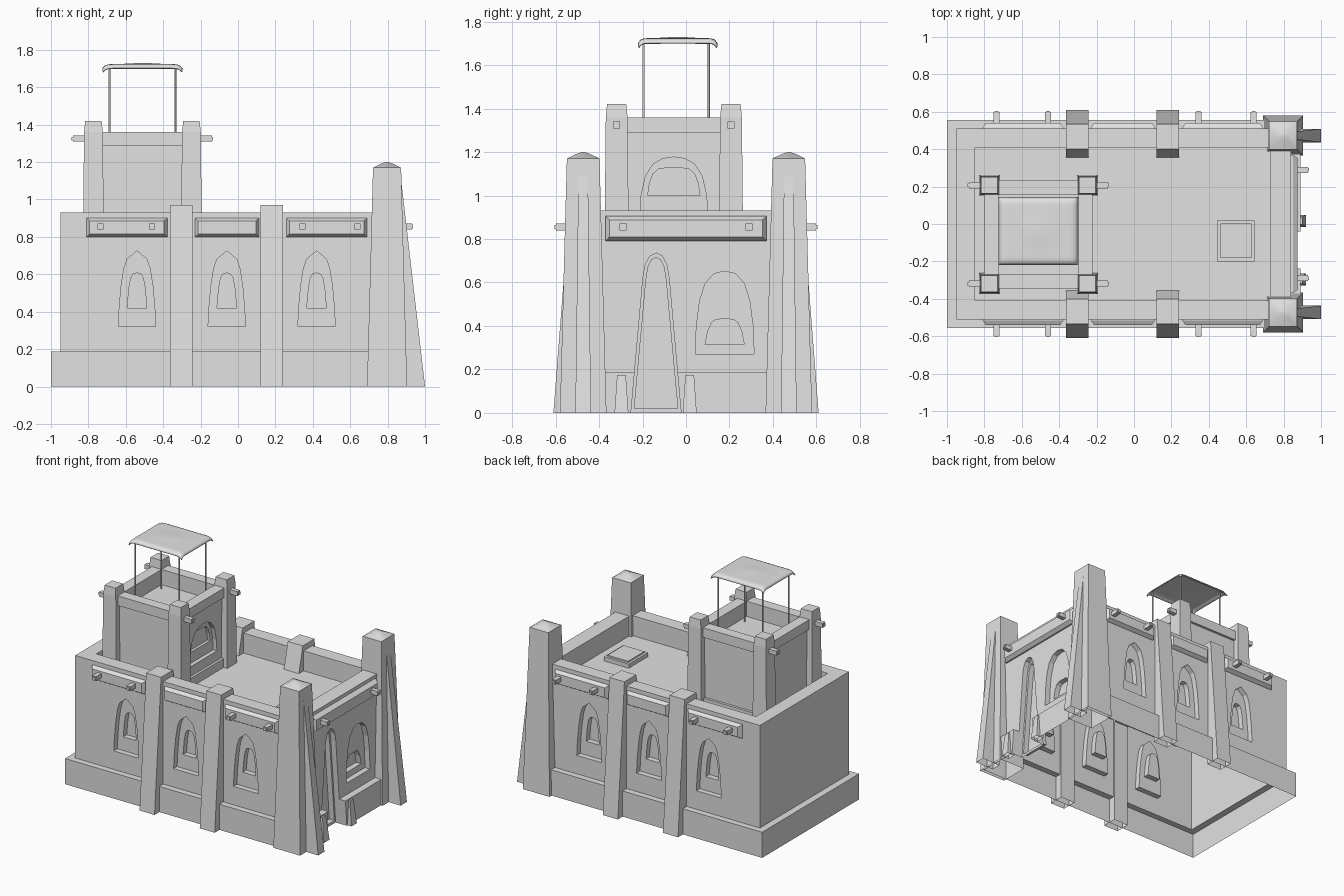
import bpy, bmesh, math
from mathutils import Vector

cube = bpy.data.objects.get("Cube")
if cube:
    bpy.data.objects.remove(cube, do_unlink=True)

clay = bpy.data.materials.new("pale_grey_clay")
clay.use_nodes = True
GREY = (0.76, 0.76, 0.76, 1)
clay.diffuse_color = GREY
clay.node_tree.nodes["Principled BSDF"].inputs["Base Color"].default_value = GREY


def finish(bm, name, open_bottom=False, smooth=False):
    """Turn a bmesh into an object; ground-level parts are open underneath."""
    bmesh.ops.recalc_face_normals(bm, faces=bm.faces)
    if open_bottom:
        drop_bottom(bm)
    me = bpy.data.meshes.new(name)
    bm.to_mesh(me)
    bm.free()
    me.materials.append(clay)
    if smooth:
        me.shade_smooth()
        me.set_sharp_from_angle(angle=math.radians(40))
    ob = bpy.data.objects.new(name, me)
    bpy.context.collection.objects.link(ob)
    return ob


def drop_bottom(bm):
    low = [f for f in bm.faces if all(abs(v.co.z) < 0.001 for v in f.verts)]
    bmesh.ops.delete(bm, geom=low, context="FACES")


def loft(bm, rings):
    """Stack rectangles (x0, x1, y0, y1, z) into a closed solid."""
    loops = [[bm.verts.new(p) for p in ((a, c, z), (b, c, z), (b, d, z), (a, d, z))]
             for a, b, c, d, z in rings]
    for lo, hi in zip(loops, loops[1:]):
        for i in range(4):
            j = (i + 1) % 4
            bm.faces.new((lo[i], lo[j], hi[j], hi[i]))
    bm.faces.new(loops[0][::-1])
    bm.faces.new(loops[-1])


def square(cx, cy, h, z):
    return (cx - h, cx + h, cy - h, cy + h, z)


def lofted(name, rings, open_bottom=False, smooth=False):
    bm = bmesh.new()
    loft(bm, rings)
    return finish(bm, name, open_bottom, smooth)


def prism(bm, pts, a, b, axis):
    """Extrude (across, z) points from a to b along the x or y axis."""
    def place(p, t):
        return (t, p[0], p[1]) if axis == "x" else (p[0], t, p[1])
    ends = [[bm.verts.new(place(p, t)) for p in pts] for t in (a, b)]
    n = len(pts)
    for i in range(n):
        j = (i + 1) % n
        bm.faces.new((ends[0][i], ends[0][j], ends[1][j], ends[1][i]))
    bm.faces.new(ends[0][::-1])
    bm.faces.new(ends[1])


def arch(c, half):
    """Mirror half an arch outline, ending at its apex, about c."""
    return [(c + w, z) for w, z in half] + [(c - w, z) for w, z in half[-2::-1]]


def carve(target, cutter):
    cutter.hide_render = True
    mod = target.modifiers.new("niches", "BOOLEAN")
    mod.operation, mod.solver, mod.object = "DIFFERENCE", "EXACT", cutter
    bpy.context.view_layer.update()
    dg = bpy.context.evaluated_depsgraph_get()
    me = bpy.data.meshes.new_from_object(target.evaluated_get(dg))
    target.modifiers.clear()
    target.data = me
    bpy.data.objects.remove(cutter, do_unlink=True)


def peg(name, centre, size):
    """Square beam end, chamfered only around its two ends."""
    bm = bmesh.new()
    bmesh.ops.create_cube(bm, size=1)
    for v in bm.verts:
        v.co = Vector(centre) + v.co * Vector(size)
    rims = [e for e in bm.edges if e.calc_length() < max(size) * .9]
    bmesh.ops.bevel(bm, geom=rims, offset=0.006, segments=2, affect="EDGES")
    finish(bm, name, smooth=True)


# Arch outlines as half width and height
SLIT = [(.1, .32), (.094, .43), (.084, .54), (.07, .63), (.052, .682), (0, .725)]
SLIT_IN = [(.052, .42), (.043, .525), (.033, .58), (.02, .602), (0, .607)]
WIDE = [(.135, .27), (.13, .4), (.115, .515), (.09, .595), (.05, .64), (0, .652)]
WIDE_IN = [(.09, .315), (.078, .375), (.06, .415), (.04, .43), (0, .432)]
DOOR = [(.117, -.02), (.06, .62), (.05, .68), (.03, .72), (0, .735)]
DOOR_IN = [(.1, .02), (.046, .61), (.037, .67), (.02, .705), (0, .715)]
LOOKOUT = [(.155, .92), (.15, 1), (.13, 1.09), (.095, 1.145), (.05, 1.17), (0, 1.177)]
LOOKOUT_IN = [(.12, 1), (.112, 1.055), (.095, 1.1), (.07, 1.123), (0, 1.13)]

ROOF = 0.785

# Main hall: plinth, walls, parapet and sunken roof
hall = lofted("hall", [
    (-1, .89, -.555, .555, 0), (-1, .89, -.555, .555, .186),
    (-.95, .84, -.51, .51, .186), (-.95, .84, -.51, .51, .93),
    (-.85, .73, -.41, .41, .93), (-.85, .73, -.41, .41, ROOF)])
for slit, wide, door, depth in ((SLIT, WIDE, DOOR, .04), (SLIT_IN, WIDE_IN, DOOR_IN, .08)):
    bm = bmesh.new()
    for s in (-1, 1):
        for x in (-.54, -.06, .42):
            prism(bm, arch(x, slit), s * .7, s * (.51 - depth), "y")
    prism(bm, arch(.178, wide), 1, .84 - depth, "x")
    prism(bm, arch(-.138, door), 1, .84 - depth, "x")
    carve(hall, finish(bm, "niche_cutter"))
bm = bmesh.new()
bm.from_mesh(hall.data)
drop_bottom(bm)
bm.to_mesh(hall.data)
bm.free()

for s, side in ((-1, "front"), (1, "back")):
    # Side buttresses
    for i, x in enumerate((-.303, .18)):
        bm = bmesh.new()
        prism(bm, [(s * y, z) for y, z in ((.61, 0), (.535, .97), (.4, .97), (.355, ROOF),
                                           (.5, ROOF), (.5, 0))], x - .06, x + .06, "x")
        finish(bm, f"{side}_buttress_{i}", True)
    # Bevelled wall panels
    for i, (a, b) in enumerate(((-.81, -.378), (-.23, .112), (.258, .69))):
        bm = bmesh.new()
        loft(bm, [(a, b, .8, .9, .5), (a, b, .8, .9, .515), (a + .017, b - .017, .815, .886, .54)])
        for v in bm.verts:
            v.co = (v.co.x, s * v.co.z, v.co.y)
        finish(bm, f"{side}_panel_{i}")
    # Roof beam ends
    for i, x in enumerate((-.735, -.46, .345, .64)):
        peg(f"{side}_beam_end_{i}", (x, s * .555, .855), (.032, .1, .032))
    peg(f"{side}_door_beam_end", (.885, s * .29, .855), (.1, .032, .032))
    # Corner towers with a tapering fin
    cy = s * .473
    lofted(f"{side}_corner_tower", [square(.797, cy, .107, 0), square(.797, cy, .075, 1.17),
                                    square(.797, cy, .03, 1.192), square(.797, cy, .004, 1.2)],
           True, True)
    lofted(f"{side}_corner_fin", [(.85, 1, cy - .036, cy + .036, 0),
                                  (.85, .874, cy - .022, cy + .022, 1.09)], True)

# Panel above the door
bm = bmesh.new()
loft(bm, [(-.37, .37, .79, .905, .83), (-.37, .37, .79, .905, .85),
          (-.352, .352, .81, .888, .875)])
for v in bm.verts:
    v.co = (v.co.z, v.co.x, v.co.y)
finish(bm, "door_panel")

# Small posts beside the door
for i, y in enumerate((-.297, .017)):
    lofted(f"door_post_{i}", [(.86, .92, y - .032, y + .032, 0),
                              (.86, .9, y - .02, y + .02, .175)], True)

# Roof hatch
lofted("roof_hatch", [(.445, .645, -.2, .02, ROOF - .01), (.445, .645, -.2, .02, ROOF + .03),
                      (.462, .628, -.183, .003, ROOF + .03), (.462, .628, -.183, .003, ROOF + .04)])

# Watchtower with top and bottom bands and a sunken deck
TX, TY = -.511, -.056
DECK = 1.25
tower = lofted("watchtower", [square(TX, TY, h, z) for h, z in (
    (.29, ROOF - .01), (.29, .85), (.272, .85), (.272, 1.29), (.29, 1.29), (.29, 1.36),
    (.212, 1.36), (.212, DECK))])
for outline, depth in ((LOOKOUT, .03), (LOOKOUT_IN, .05)):
    bm = bmesh.new()
    prism(bm, arch(TY, outline), 0, TX + .272 - depth, "x")
    carve(tower, finish(bm, "lookout_cutter"))

for sx in (-1, 1):
    for sy in (-1, 1):
        tag = f"{'left' if sx > 0 else 'right'}_{'back' if sy > 0 else 'front'}"
        px, py = TX + sx * .262, TY + sy * .263
        lofted(f"tower_pillar_{tag}", [square(px, py, .056, ROOF - .01), square(px, py, .05, 1.36),
                                       square(px, py, .044, 1.42)])
        peg(f"tower_beam_end_{tag}", (TX + sx * .333, py, 1.325), (.09, .032, .032))
        # Canopy poles
        bm = bmesh.new()
        bmesh.ops.create_cone(bm, cap_ends=True, segments=16, radius1=.005, radius2=.005,
                              depth=1.708 - DECK)
        bmesh.ops.translate(bm, verts=bm.verts,
                            vec=(-.511 + sx * .177, -.045 + sy * .15, (1.708 + DECK) / 2))
        finish(bm, f"canopy_pole_{tag}", smooth=True)

# Cloth canopy with edges that curl down
bm = bmesh.new()
bmesh.ops.create_grid(bm, x_segments=32, y_segments=32, size=1)
for v in bm.verts:
    u, w = v.co.x, v.co.y
    curl = u ** 16 + w ** 16
    z = 1.724 - .02 * curl + .006 * math.exp(-6 * (u * u + w * w))
    v.co = (-.511 + .213 * u, -.038 + .182 * w, z)
canopy = finish(bm, "canopy", smooth=True)
solid = canopy.modifiers.new("thickness", "SOLIDIFY")
solid.thickness = .008
